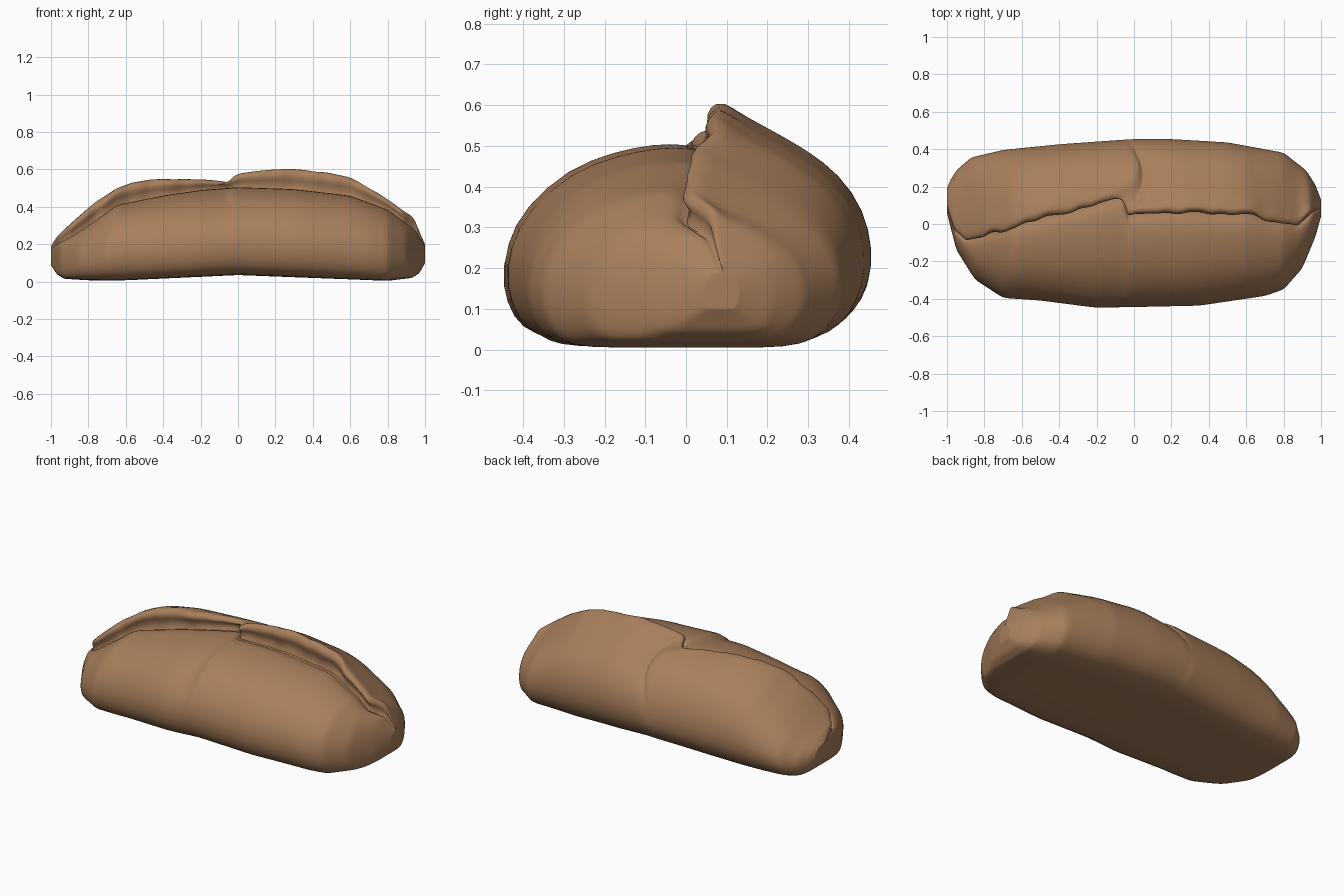
import bpy, bmesh, math

if "Cube" in bpy.data.objects:
    bpy.data.objects.remove(bpy.data.objects["Cube"])

# Crust colour
crust = bpy.data.materials.new("brown crust")
crust.diffuse_color = (0.39, 0.21, 0.105, 1)
crust.use_nodes = True
crust.node_tree.nodes["Principled BSDF"].inputs["Base Color"].default_value = crust.diffuse_color


def lerp(pts, x):
    """Piecewise linear lookup in (x, value) pairs."""
    if x <= pts[0][0]:
        return pts[0][1]
    for (a, u), (b, v) in zip(pts, pts[1:]):
        if x <= b:
            return u + (v - u) * (x - a) / (b - a)
    return pts[-1][1]


# Outlines along the loaf
BACK = [(-1, .19), (-.985, .23), (-.95, .29), (-.87, .36), (-.7, .40), (-.4, .43), (0, .458),
        (.2, .458), (.5, .44), (.8, .385), (.92, .29), (.97, .21), (1, .13)]
FRONT = [(-1, .06), (-.98, -.02), (-.95, -.14), (-.85, -.30), (-.7, -.40), (-.5, -.415), (-.2, -.455),
         (.35, -.443), (.7, -.39), (.8, -.355), (.9, -.24), (.97, -.07), (1, .04)]
SEAM = [(-1, .10), (-.96, -.03), (-.9, -.085), (-.7, -.045), (-.6, 0), (-.4, .05), (-.2, .10), (-.06, .15),
        (-.03, .045), (.2, .06), (.6, .05), (.75, .01), (.88, -.01), (.95, .06), (1, .09)]
BOTTOM = [(-1, .09), (-.97, .04), (-.93, .015), (-.8, .007), (-.6, .007), (0, .035),
          (.6, .012), (.8, .004), (.93, .02), (.97, .045), (1, .10)]
GROOVE = [(-1, .17), (-.97, .20), (-.9, .235), (-.8, .30), (-.65, .41), (-.4, .46), (-.2, .49), (0, .505),
          (.3, .495), (.6, .46), (.8, .385), (.95, .275), (1, .19)]
CREST = [(-1, .19), (-.97, .24), (-.9, .31), (-.8, .40), (-.65, .505), (-.55, .54), (-.4, .555), (-.2, .55),
         (-.05, .537), (-.02, .58), (.1, .60), (.25, .615), (.5, .59), (.6, .565), (.75, .48),
         (.94, .345), (.97, .27), (1, .20)]

# Cross-section: (fraction from seam to side, fraction of height)
FRONT_SIDE = [(.35, 0), (.68, 0), (.83, .03), (.93, .10), (1, .28), (.98, .48), (.89, .67), (.68, .87),
              (.45, .96), (.25, 1), (.1, 1), (.03, .97)]
BACK_SIDE = [(.22, .93), (.36, .88), (.6, .79), (.8, .69), (.95, .54), (1, .38), (.985, .24),
             (.91, .12), (.8, .04), (.62, 0), (.3, 0)]


def section(x):
    yb, yf, c = lerp(BACK, x), lerp(FRONT, x), lerp(SEAM, x)
    z0, zg, zr = lerp(BOTTOM, x), lerp(GROOVE, x), lerp(CREST, x)
    k = min(1, (1 - abs(x)) / .12)          # torn edge fades at the tips
    wob = k * (math.sin(23 * x) + math.sin(41 * x + 1) + .7 * math.sin(67 * x + 2))
    mid = (yb + yf) / 2
    pts = []
    for t, h in FRONT_SIDE:
        base = mid if h < .15 else c
        pts.append((x, base + (yf - base) * t, z0 + (zg - z0) * h))
    # seam groove, torn face and overhanging lip
    gap = zr - zg
    pts.append((x, c + .012 * k, zg - .035 * k))
    pts.append((x, c + .022 * k + .004 * wob, zg + .25 * gap))
    pts.append((x, c - .006 * k + .005 * wob, zg + .55 * gap))
    pts.append((x, c + .008 * k + .006 * wob, zg + .85 * gap))
    pts.append((x, c + .03 * k + .004 * wob, zr + .002 * wob))
    full = .06 if x < -.04 else 0
    for t, h in BACK_SIDE:
        base = mid if h < .15 else c
        if h > .5:
            h += full * math.sin(math.pi * t)
        # the overlap between both flaps runs diagonally backwards
        skew = .09 * math.sin(math.pi * t) * math.exp(-((x + .04) / .2) ** 2) if h > .5 else 0
        pts.append((x + skew, base + (yb - base) * t, z0 + (zr - z0) * h))
    return pts


# Loaf: cross-sections lofted from end to end
N = 84
stations = sorted([-math.cos(math.pi * i / N) for i in range(N + 1)] + [-.055, -.03])
bm = bmesh.new()
rings = [[bm.verts.new(p) for p in section(x)] for x in stations]
n = len(rings[0])
for a, b in zip(rings, rings[1:]):
    for j in range(n):
        bm.faces.new((a[j], b[j], b[(j + 1) % n], a[(j + 1) % n]))
bm.faces.new(rings[0])
bm.faces.new(rings[-1][::-1])
bmesh.ops.recalc_face_normals(bm, faces=bm.faces)
mesh = bpy.data.meshes.new("bread_loaf")
bm.to_mesh(mesh)
bm.free()
mesh.materials.append(crust)
loaf = bpy.data.objects.new("bread_loaf", mesh)
bpy.context.collection.objects.link(loaf)

# Soft rounded dough with crisp torn creases
sub = loaf.modifiers.new("soften", 'SUBSURF')
sub.levels = sub.render_levels = 1
bpy.context.view_layer.objects.active = loaf
loaf.select_set(True)
bpy.ops.object.modifier_apply(modifier="soften")
bpy.ops.object.shade_smooth_by_angle(angle=math.radians(50))
